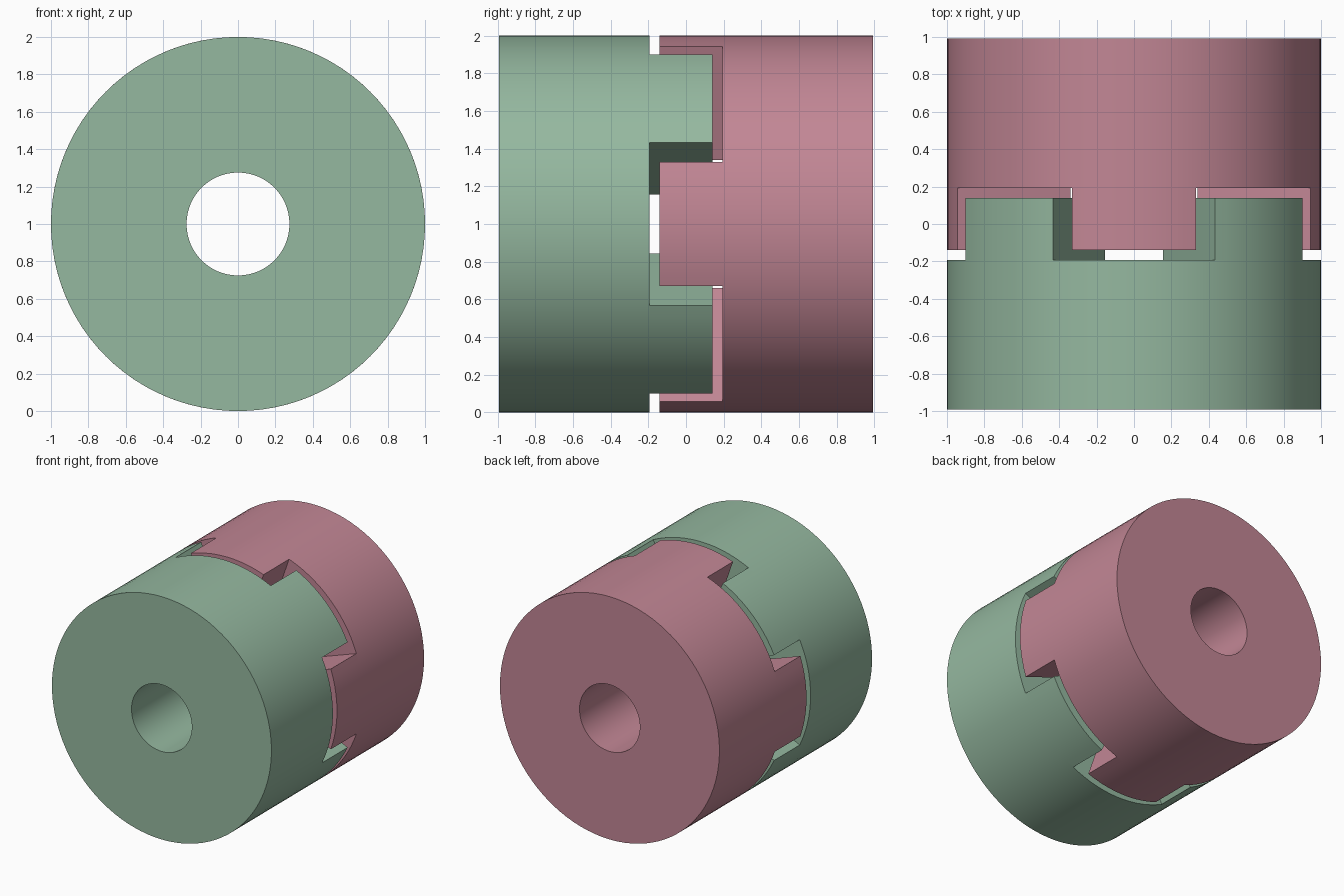
import bpy, bmesh
from math import sin, cos, radians

if "Cube" in bpy.data.objects:
    bpy.data.objects.remove(bpy.data.objects["Cube"])

BORE, JAW_INNER, OUTER = 0.275, 0.36, 1.0
END, ROOT, TIP = 0.993, 0.193, 0.14      # distances along the shaft axis
HALF_JAW = 19.3                          # half the angle of one jaw, degrees
JAW_STEPS, GAP_STEPS = 10, 14


def coupling_hub(name, side, phase, colour):
    """Bored disc with four jaws; side is -1 (front) or 1 (back)."""
    # angular divisions that line up with the jaw flanks
    spokes = []
    for jaw in range(4):
        start = phase + jaw * 90 - HALF_JAW
        spokes += [(start + i * 2 * HALF_JAW / JAW_STEPS, True) for i in range(JAW_STEPS)]
        gap = 90 - 2 * HALF_JAW
        spokes += [(start + 2 * HALF_JAW + i * gap / GAP_STEPS, False) for i in range(GAP_STEPS)]

    # flat end face made of an inner and an outer ring of cells
    bm = bmesh.new()
    rings = [[bm.verts.new((r * cos(radians(a)), side * END, 1 + r * sin(radians(a))))
              for a, _ in spokes] for r in (BORE, JAW_INNER, OUTER)]
    count = len(spokes)
    for i, (_, is_jaw) in enumerate(spokes):
        j = (i + 1) % count
        for k in (0, 1):
            face = bm.faces.new((rings[k][i], rings[k + 1][i], rings[k + 1][j], rings[k][j]))
            face.material_index = 1 if is_jaw and k == 1 else 0

    def extrude(faces, distance):
        out = bmesh.ops.extrude_face_region(bm, geom=faces)["geom"]
        verts = [g for g in out if isinstance(g, bmesh.types.BMVert)]
        bmesh.ops.translate(bm, verts=verts, vec=(0, -side * distance, 0))
        return [g for g in out if isinstance(g, bmesh.types.BMFace)]

    # solid hub, then the jaws raised from its inner face
    inner_face = extrude(bm.faces[:], END - ROOT)
    extrude([f for f in inner_face if f.material_index == 1], ROOT + TIP)
    for face in bm.faces:
        face.material_index = 0
    bmesh.ops.recalc_face_normals(bm, faces=bm.faces[:])

    mesh = bpy.data.meshes.new(name)
    bm.to_mesh(mesh)
    bm.free()
    mat = bpy.data.materials.new(name + "_paint")
    mat.diffuse_color = colour
    mat.use_nodes = True
    mat.node_tree.nodes["Principled BSDF"].inputs["Base Color"].default_value = mat.diffuse_color
    mesh.materials.append(mat)
    obj = bpy.data.objects.new(name, mesh)
    bpy.context.collection.objects.link(obj)
    bpy.ops.object.select_all(action='DESELECT')
    obj.select_set(True)
    bpy.context.view_layer.objects.active = obj
    bpy.ops.object.shade_smooth_by_angle(angle=radians(30))


# two interlocking halves, jaws offset by 45 degrees
coupling_hub("front_hub", -1, 45, (0.30, 0.48, 0.35, 1))
coupling_hub("back_hub", 1, 0, (0.54, 0.24, 0.30, 1))
